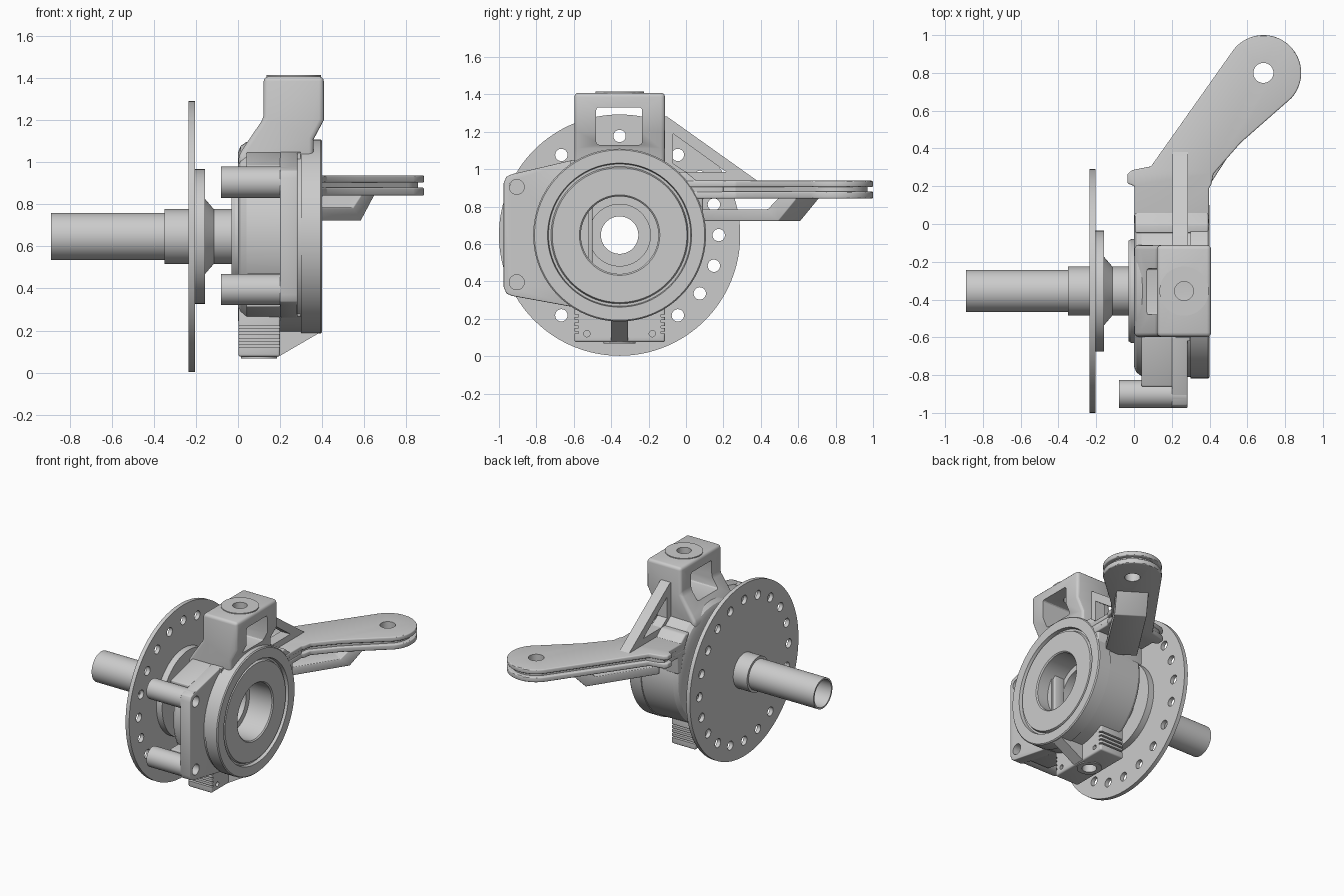
import bpy, bmesh
from math import pi, sin, cos, radians

if "Cube" in bpy.data.objects:
    bpy.data.objects.remove(bpy.data.objects["Cube"])

CY, CZ = -0.355, 0.647          # wheel axis runs along x through here


def finish(name, bm, bevel=0.0, smooth=True):
    bmesh.ops.recalc_face_normals(bm, faces=bm.faces)
    me = bpy.data.meshes.new(name)
    bm.to_mesh(me)
    bm.free()
    ob = bpy.data.objects.new(name, me)
    bpy.context.collection.objects.link(ob)
    bpy.ops.object.select_all(action='DESELECT')
    ob.select_set(True)
    bpy.context.view_layer.objects.active = ob
    if bevel:
        m = ob.modifiers.new("bevel", 'BEVEL')
        m.width, m.segments, m.limit_method = bevel, 3, 'ANGLE'
        bpy.ops.object.modifier_apply(modifier=m.name)
    if smooth:
        bpy.ops.object.shade_smooth_by_angle(angle=radians(30))
    return ob


def prism(name, pts, axis, lo, hi, bevel=0.0):
    """Extrude a 2D outline: axis x uses (y,z), y uses (x,z), z uses (x,y)."""
    put = {'x': lambda a, b, t: (t, a, b), 'y': lambda a, b, t: (a, t, b),
           'z': lambda a, b, t: (a, b, t)}[axis]
    bm = bmesh.new()
    rings = [[bm.verts.new(put(a, b, t)) for a, b in pts] for t in (lo, hi)]
    n = len(pts)
    for r in rings:
        bm.faces.new(r)
    for i in range(n):
        j = (i + 1) % n
        bm.faces.new((rings[0][i], rings[0][j], rings[1][j], rings[1][i]))
    return finish(name, bm, bevel)


def box(name, x, y, z, bevel=0.0):
    return prism(name, [(x[0], y[0]), (x[1], y[0]), (x[1], y[1]), (x[0], y[1])], 'z', *z, bevel)


def circle(a, b, r, n=40):
    return [(a + r * cos(2 * pi * i / n), b + r * sin(2 * pi * i / n)) for i in range(n)]


def lathe(name, prof, n=96):
    """Revolve a closed (x, radius) profile around the wheel axis."""
    bm = bmesh.new()
    rings = [[bm.verts.new((x, CY + r * cos(2 * pi * i / n), CZ + r * sin(2 * pi * i / n)))
              for x, r in prof] for i in range(n)]
    m = len(prof)
    for i in range(n):
        a, b = rings[i], rings[(i + 1) % n]
        for k in range(m):
            l = (k + 1) % m
            bm.faces.new((a[k], a[l], b[l], b[k]))
    return finish(name, bm)


def cut(ob, *cutters):
    bpy.ops.object.select_all(action='DESELECT')
    bpy.context.view_layer.objects.active = ob
    ob.select_set(True)
    for c in cutters:
        m = ob.modifiers.new("cut", 'BOOLEAN')
        m.operation, m.solver, m.object = 'DIFFERENCE', 'EXACT', c
        bpy.ops.object.modifier_apply(modifier=m.name)
        bpy.data.objects.remove(c)
    bpy.ops.object.shade_smooth_by_angle(angle=radians(30))


# Brake disc with a ring of 20 holes
disc = lathe("brake_disc", [(-0.235, 0.12), (-0.235, 0.645), (-0.205, 0.645), (-0.205, 0.12)], 128)
cut(disc, *[prism("hole_cutter", circle(CY + 0.53 * sin(k * pi / 10), CZ + 0.53 * cos(k * pi / 10),
                                        0.033, 24), 'x', -0.3, -0.1) for k in range(20)])

# Hollow axle with disc flange and cone
lathe("axle", [(-0.89, 0.1), (-0.89, 0.112), (-0.35, 0.112), (-0.35, 0.13), (-0.207, 0.13),
               (-0.207, 0.32), (-0.158, 0.32), (-0.158, 0.18), (-0.115, 0.13), (0.05, 0.13),
               (0.05, 0.17), (0.08, 0.17), (0.08, 0.1)])

# Bearing housing with stepped bore and seal grooves
lathe("bearing_housing", [(-0.03, 0.165), (-0.03, 0.265), (-0.015, 0.275), (0, 0.275), (0, 0.4),
                          (0.012, 0.43), (0.04, 0.45), (0.3, 0.455), (0.3, 0.462), (0.393, 0.462),
                          (0.4, 0.455), (0.4, 0.385), (0.375, 0.38), (0.375, 0.367),
                          (0.393, 0.36), (0.393, 0.215), (0.385, 0.207), (0.2, 0.207),
                          (0.2, 0.165)])

# Upper ball joint block with window
upper = prism("upper_mount", [(0.002, 0.98), (0.002, 1.03), (0.03, 1.075), (0.122, 1.21), (0.122, 1.408),
                              (0.408, 1.408), (0.408, 1.2), (0.36, 1.11), (0.36, 0.98)],
              'y', -0.597, -0.112, 0.022)
cut(upper, box("window_cutter", (-0.2, 0.6), (-0.48, -0.235), (1.13, 1.33), 0.015),
    prism("bolt_cutter", circle(0.265, -0.355, 0.05), 'z', 1.25, 1.5))
washer = prism("upper_washer", circle(0.265, -0.355, 0.13, 56), 'z', 1.4, 1.414)
cut(washer, prism("bolt_cutter", circle(0.265, -0.355, 0.05), 'z', 1.3, 1.5))

# Lower joint block with side grooves, bolt hole and rib
lower = box("lower_mount", (0.002, 0.2), (-0.597, -0.112), (0.075, 0.33), 0.012)
grooves = [box("groove_cutter", (-0.1, 0.3), y, (z, z + 0.012))
           for y in ((-0.7, -0.575), (-0.134, 0.0)) for z in (0.12, 0.15, 0.18, 0.21)]
pins = [prism("pin_cutter", circle(y, 0.12, 0.017, 20), 'x', 0.12, 0.3) for y in (-0.53, -0.18)]
cut(lower, *grooves, *pins, prism("bolt_cutter", circle(0.1, -0.355, 0.05), 'z', 0.0, 0.2))
prism("lower_rib", [(0.15, 0.08), (0.2, 0.08), (0.398, 0.195), (0.398, 0.24), (0.15, 0.26)],
      'y', -0.4, -0.31)
ring = prism("lower_washer", circle(0.1, -0.355, 0.085), 'z', 0.068, 0.09)
cut(ring, prism("bolt_cutter", circle(0.1, -0.355, 0.05), 'z', 0.0, 0.2))

# Caliper bracket: face plate, upper and lower webs, two bosses
plate = prism("caliper_plate", [(-0.975, 0.37), (-0.96, 0.335), (-0.93, 0.322), (-0.6, 0.262), (-0.5, 0.35),
                                (-0.5, 0.95), (-0.6, 1.05), (-0.93, 0.973), (-0.96, 0.96), (-0.975, 0.925)],
              'x', 0.2, 0.283, 0.006)
edge = prism("plate_lip", [(-0.62, 0.268), (-0.6, 0.262), (-0.52, 0.35), (-0.52, 0.95), (-0.6, 1.05),
                           (-0.62, 1.045)], 'x', 0.22, 0.297)
prism("upper_web", [(-0.86, 0.83), (-0.86, 0.985), (-0.6, 1.048), (-0.52, 1.0), (-0.62, 0.83)],
      'x', 0.04, 0.21, 0.006)
prism("lower_web", [(-0.86, 0.47), (-0.86, 0.312), (-0.6, 0.265), (-0.52, 0.3), (-0.62, 0.47)],
      'x', 0.04, 0.21, 0.006)
for z in (0.395, 0.905):
    boss = prism("caliper_boss", circle(-0.9, z, 0.074), 'x', -0.08, 0.279)
    for part in (boss, plate):
        cut(part, prism("bolt_cutter", circle(-0.905, z, 0.04), 'x', -0.2, 0.4))


# Steering arm: two outer plates around an inset core
def arm_outline(i):
    r = 0.2 - i
    arc = [(0.685 + r * cos(radians(a)), 0.8 + r * sin(radians(a))) for a in range(142, -43, -4)]
    return ([(0.003 + i, 0.0), (0.003 + i, 0.2), (-0.035 + i, 0.215), (-0.035 + i, 0.265), (-0.01 + i, 0.285),
             (0.09 + i, 0.305)] + arc +
            [(0.565 - i, 0.43), (0.42 - i, 0.265), (0.41 - i, 0.21), (0.397 - i, 0.19), (0.397 - i, 0.0)])


for name, inset, lo, hi, bev in (("arm_top_plate", 0, 0.903, 0.938, 0.008),
                                 ("arm_core", 0.03, 0.87, 0.91, 0),
                                 ("arm_bottom_plate", 0, 0.842, 0.88, 0.008)):
    arm = prism(name, arm_outline(inset), 'z', lo, hi, bev)
    cut(arm, prism("rod_cutter", circle(0.685, 0.8, 0.053), 'z', 0.7, 1.1))

# Arm root joining the housing
prism("arm_root", [(0.05, 0.72), (0.09, 0.72), (0.09, 0.845), (0.2, 0.845), (0.2, 0.93), (0.06, 0.935),
                   (0.0, 0.985), (-0.05, 0.985), (0.02, 0.86)], 'x', 0.004, 0.394, 0.01)

# Bent brace running under the arm
brace = prism("arm_under_brace", [(0, 0.722), (0.54, 0.722), (0.66, 0.845), (0.54, 0.845), (0.47, 0.785),
                                  (0, 0.785)], 'y', -0.11, 0.11, 0.006)
brace.rotation_euler.z = radians(57)
brace.location = (0.2, 0.1, 0)

# Diagonal gusset from upper mount to arm, with open triangle
gusset = prism("diagonal_gusset", [(-0.13, 1.285), (-0.1, 1.28), (0.385, 0.935), (0.02, 0.935), (-0.05, 0.98),
                                   (-0.13, 1.03)], 'x', 0.205, 0.285)
cut(gusset, prism("triangle_cutter", [(-0.07, 1.19), (0.215, 0.985), (0.0, 0.985), (-0.07, 1.03)],
                  'x', 0.1, 0.4))
